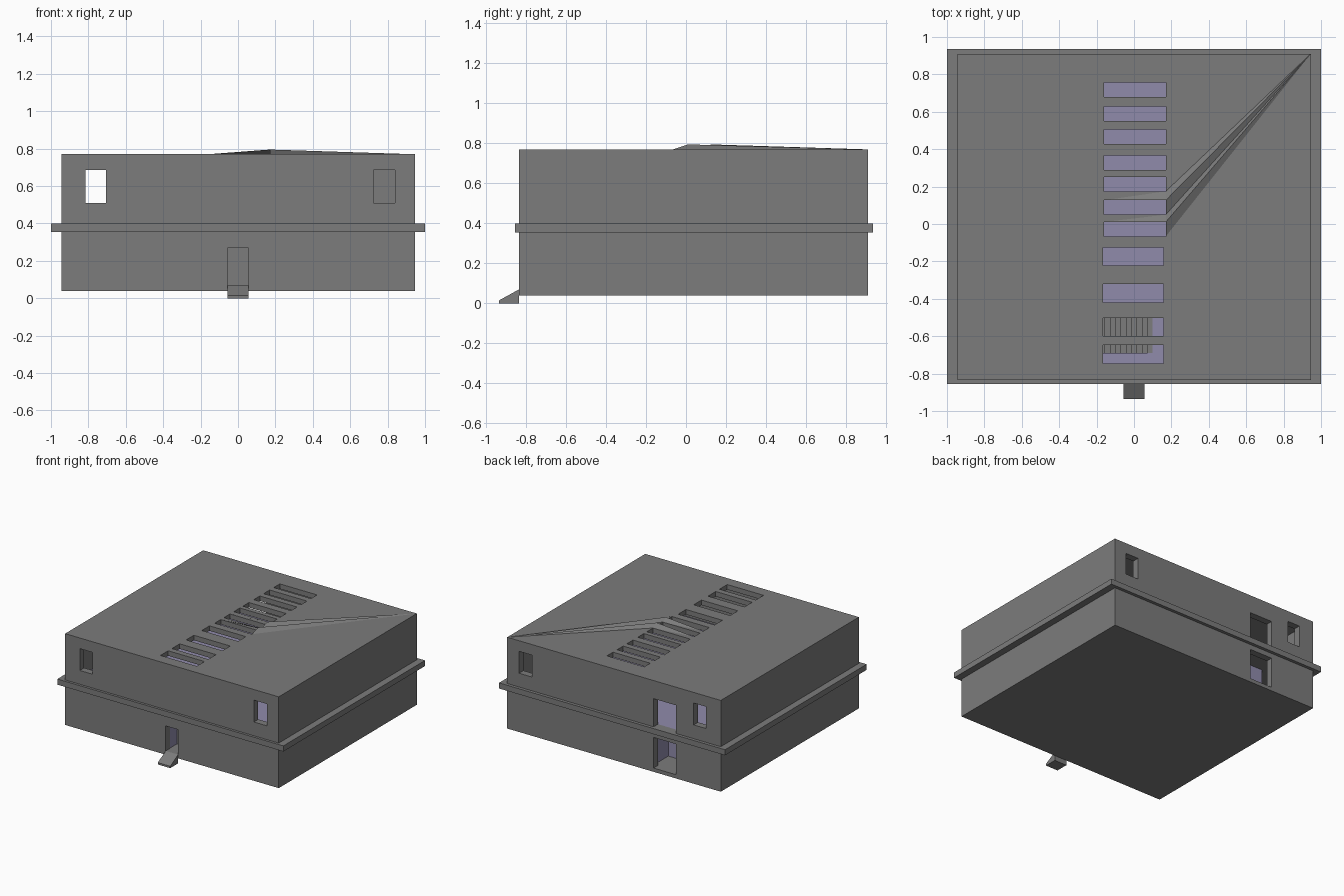
import bpy, bmesh, math
from mathutils import Vector

if "Cube" in bpy.data.objects:
    bpy.data.objects.remove(bpy.data.objects["Cube"])


def material(name, rgb):
    m = bpy.data.materials.new(name)
    m.diffuse_color = (*rgb, 1.0)
    m.use_nodes = True
    m.node_tree.nodes["Principled BSDF"].inputs["Base Color"].default_value = m.diffuse_color
    return m


GREY = material("concrete grey", (0.20, 0.20, 0.20))
LILAC = material("lilac interior", (0.28, 0.26, 0.41))


def finish(name, bm, mats=(GREY,)):
    me = bpy.data.meshes.new(name)
    bm.to_mesh(me)
    bm.free()
    for m in mats:
        me.materials.append(m)
    ob = bpy.data.objects.new(name, me)
    bpy.context.collection.objects.link(ob)
    return ob


def carve(name, solid, voids, lilac=lambda c, n: False):
    """Box with box-shaped holes; each box is (x0, x1, y0, y1, z0, z1)."""
    cuts = []
    for a in range(3):
        lo, hi = solid[2 * a], solid[2 * a + 1]
        vals = {lo, hi}
        for v in voids:
            vals |= {t for t in v[2 * a:2 * a + 2] if lo < t < hi}
        cuts.append(sorted(vals))

    def filled(idx):
        if any(i < 0 or i >= len(cuts[a]) - 1 for a, i in enumerate(idx)):
            return False
        c = [(cuts[a][i] + cuts[a][i + 1]) / 2 for a, i in enumerate(idx)]
        return not any(all(v[2 * a] < c[a] < v[2 * a + 1] for a in range(3)) for v in voids)

    bm = bmesh.new()
    pts = {}

    def vert(k):
        if k not in pts:
            pts[k] = bm.verts.new([cuts[a][k[a]] for a in range(3)])
        return pts[k]

    nx, ny, nz = (len(c) - 1 for c in cuts)
    for idx in ((i, j, k) for i in range(nx) for j in range(ny) for k in range(nz)):
        if not filled(idx):
            continue
        for a in range(3):
            b, c = (a + 1) % 3, (a + 2) % 3
            for s in (0, 1):
                nb = list(idx)
                nb[a] += 2 * s - 1
                if filled(nb):
                    continue
                ring = []
                for db, dc in ((0, 0), (1, 0), (1, 1), (0, 1)):
                    k = list(idx)
                    k[a] += s
                    k[b] += db
                    k[c] += dc
                    ring.append(vert(tuple(k)))
                f = bm.faces.new(ring if s else ring[::-1])
                f.normal_update()
                f.material_index = int(lilac(f.calc_center_median(), f.normal))
    bmesh.ops.dissolve_limit(bm, angle_limit=0.01, verts=bm.verts, edges=bm.edges,
                             delimit={'MATERIAL'})
    return finish(name, bm, (GREY, LILAC))


def prism(name, profile, axis, lo, hi):
    """Extrude a (horizontal, z) profile along x (axis 0) or y (axis 1)."""
    bm = bmesh.new()
    vs = [bm.verts.new((lo, h, z) if axis == 0 else (h, lo, z)) for h, z in profile]
    f = bm.faces.new(vs)
    ext = bmesh.ops.extrude_face_region(bm, geom=[f])["geom"]
    d = Vector((hi - lo, 0, 0)) if axis == 0 else Vector((0, hi - lo, 0))
    bmesh.ops.translate(bm, vec=d, verts=[g for g in ext if isinstance(g, bmesh.types.BMVert)])
    bmesh.ops.recalc_face_normals(bm, faces=bm.faces)
    return finish(name, bm)


# Main dimensions
X, Y0, Y1 = 0.945, -0.835, 0.91
IX, IY0, IY1 = 0.89, -0.78, 0.855
FLOOR, CEIL, UPPER, ROOF = 0.07, 0.355, 0.40, 0.77


def inside(c):
    return abs(c.x) < IX + 0.001 and IY0 - 0.001 < c.y < IY1 + 0.001


# Ground storey with front and back doorways
carve("ground_storey", (-X, X, Y0, Y1, 0.04, CEIL), [
    (-IX, IX, IY0, IY1, FLOOR, 1),
    (-0.055, 0.055, -2, IY0, FLOOR, 0.27),
    (-0.55, -0.35, IY1, 2, FLOOR, 0.315),
], lambda c, n: inside(c) and abs(n.z) < 0.5)

# Projecting floor slab with the stairwell; its rim is cut so the floor can be coloured
WELL = (-0.30, 0.10, -0.69, -0.49, 0, 1)
RIM = (-IX, IX, IY0, IY1, 2, 3)
carve("floor_slab", (-1, 1, -0.855, 0.935, CEIL, UPPER), [WELL, RIM],
      lambda c, n: n.z > 0.5 and inside(c))

# Upper storey: corner windows, back doorway and slotted roof
windows = [(x0, x1, y0, y1, 0.51, 0.685)
           for x0, x1 in ((-0.815, -0.705), (0.725, 0.84))
           for y0, y1 in ((-2, IY0), (IY1, 2))]
slots = [(-0.16, 0.17, y, y + 0.077, 0.5, 1)
         for y in (0.68, 0.552, 0.427, 0.29, 0.175, 0.05, -0.066)]
slots += [(-0.165, 0.157, y, y + 0.098, 0.5, 1) for y in (-0.223, -0.42, -0.6, -0.745)]
carve("upper_storey", (-X, X, Y0, Y1, UPPER, ROOF),
      [(-IX, IX, IY0, IY1, 0, 0.73), (-0.55, -0.35, IY1, 2, 0, 0.625)] + windows + slots)

# Slight fold in the roof skin, rising at two slot corners
A, B = (0.17, 0.127, 0.795), (0.17, 0.011, 0.795)
P, Q, S = (0.17, 0.05, ROOF), (0.17, 0.175, ROOF), (0.17, -0.066, ROOF)
C = (X, Y1, ROOF)
LA, LB = (-0.16, 0.127, ROOF), (-0.16, 0.011, ROOF)
bm = bmesh.new()
for tri in ((P, C, A), (A, C, Q), (A, Q, LA), (S, C, B), (B, C, P), (B, P, LB)):
    f = bm.faces.new([bm.verts.new(p) for p in tri])
    f.normal_update()
    if f.normal.z < 0:
        f.normal_flip()
bmesh.ops.remove_doubles(bm, verts=bm.verts, dist=0.0001)
finish("roof_fold", bm)

# Entrance ramp
prism("entrance_ramp", [(-0.935, 0), (-0.935, 0.015), (Y0, 0.07), (Y0, 0)], 0, -0.055, 0.055)

# Stairs climbing to the right inside the stairwell
N, x0, x1 = 14, -0.30, 0.10
steps = [(x1, FLOOR), (x0, FLOOR)]
for i in range(N):
    z = FLOOR + (UPPER - FLOOR) * (i + 1) / N
    steps += [(x0 + (x1 - x0) * i / N, z), (x0 + (x1 - x0) * (i + 1) / N, z)]
prism("stairs", steps, 1, -0.689, -0.491)

# Interior partitions
everywhere = lambda c, n: True
carve("back_lobby_side", (-0.32, -0.30, 0.66, IY1, FLOOR, CEIL), [], everywhere)
carve("back_lobby_end", (-0.65, -0.32, 0.66, 0.68, FLOOR, CEIL), [], everywhere)
carve("front_lobby_side", (-0.07, -0.058, IY0, -0.69, FLOOR, CEIL), [], everywhere)
carve("upper_partition", (0.50, IX, 0.30, 0.33, UPPER, 0.73), [])
